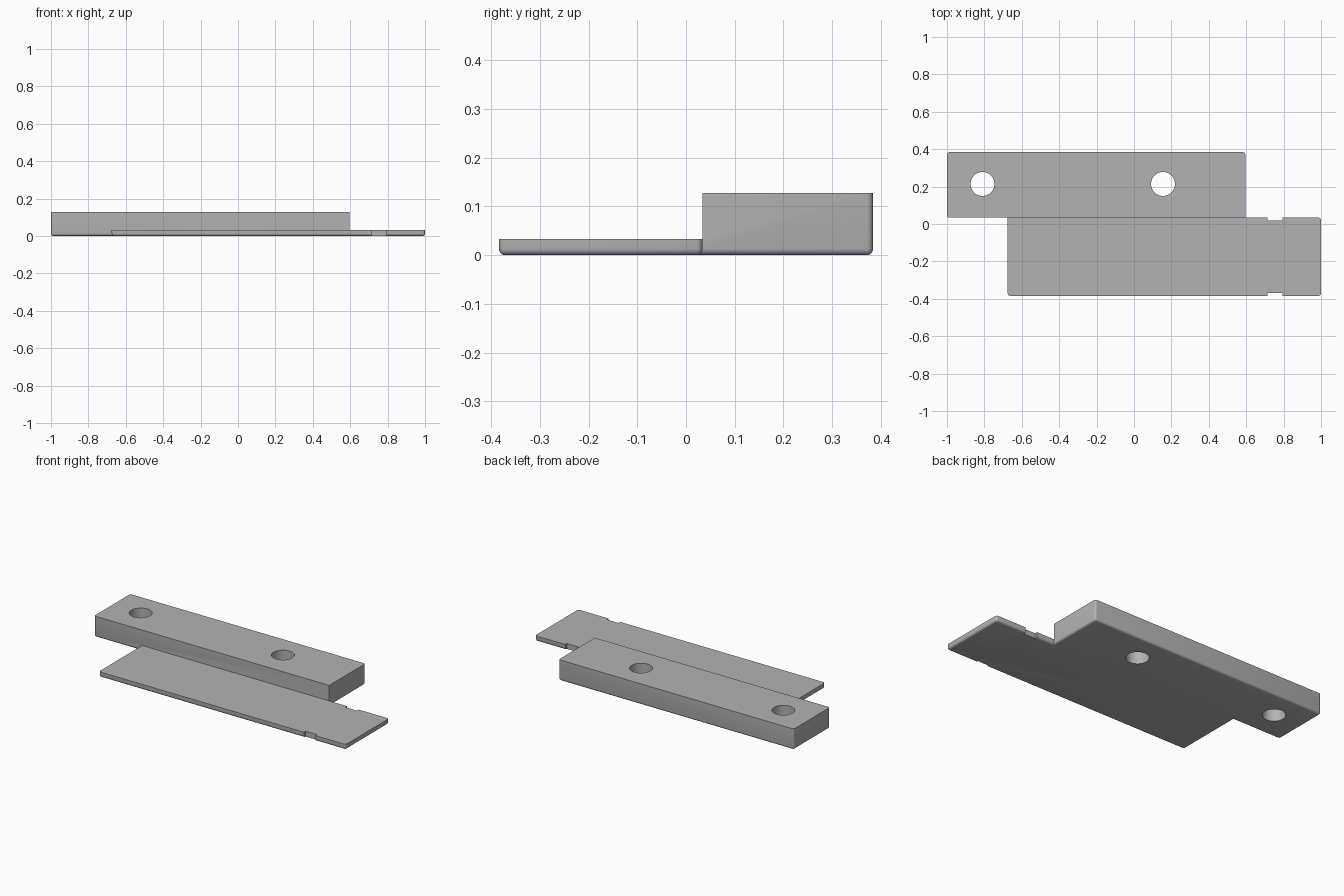
import bpy, bmesh

if "Cube" in bpy.data.objects:
    bpy.data.objects.remove(bpy.data.objects["Cube"])

X0, X1, X2, X3 = -1.0, -0.675, 0.595, 1.0      # block left, plate left, block right, plate right
Y0, Y1, Y2 = -0.384, 0.034, 0.384              # plate front, seam, block back
PLATE_H, BLOCK_H, R = 0.033, 0.128, 0.013

grey = bpy.data.materials.new("plain grey")
grey.diffuse_color = (0.45, 0.45, 0.45, 1)
grey.use_nodes = True
grey.node_tree.nodes["Principled BSDF"].inputs["Base Color"].default_value = grey.diffuse_color

# Stepped body: thin plate and thick block share a flush underside
bm = bmesh.new()
pts = [(X0, Y1), (X1, Y1), (X2, Y1), (X2, Y2), (X0, Y2), (X1, Y0), (X3, Y0), (X3, Y1)]
v = [bm.verts.new((x, y, 0)) for x, y in pts]
faces = [bm.faces.new([v[i] for i in loop]) for loop in ((0, 1, 2, 3, 4), (1, 5, 6, 7, 2))]


def raise_faces(fs, dz):
    geom = bmesh.ops.extrude_face_region(bm, geom=fs, use_keep_orig=False)["geom"]
    bmesh.ops.translate(bm, vec=(0, 0, dz), verts=[g for g in geom if isinstance(g, bmesh.types.BMVert)])
    return [g for g in geom if isinstance(g, bmesh.types.BMFace)]


tops = raise_faces(faces, PLATE_H)
block_top = [f for f in tops if f.calc_center_median().y > Y1]
raise_faces(block_top, BLOCK_H - PLATE_H)
bmesh.ops.delete(bm, geom=[f for f in block_top if f.is_valid], context='FACES_ONLY')
if not any(all(w.co.z < 1e-6 for w in f.verts) for f in bm.faces):
    bmesh.ops.holes_fill(bm, edges=[e for e in bm.edges if e.is_boundary], sides=0)
bmesh.ops.recalc_face_normals(bm, faces=bm.faces[:])
bmesh.ops.dissolve_limit(bm, angle_limit=0.01, verts=bm.verts[:], edges=bm.edges[:])

# Round the underside rim and the outer upright corners
corners = [(X0, Y1), (X0, Y2), (X2, Y2), (X1, Y0), (X3, Y0), (X3, Y1)]


def rounded(e):
    a, b = (w.co for w in e.verts)
    if a.z < 1e-5 and b.z < 1e-5:
        return True
    upright = (a.xy - b.xy).length < 1e-5
    return upright and any(abs(a.x - x) + abs(a.y - y) < 1e-4 for x, y in corners)


bmesh.ops.bevel(bm, geom=[e for e in bm.edges if rounded(e)], offset=R, segments=4,
                profile=0.5, affect='EDGES', clamp_overlap=True)
bmesh.ops.recalc_face_normals(bm, faces=bm.faces[:])
mesh = bpy.data.meshes.new("stepped_body")
bm.to_mesh(mesh)
bm.free()
mesh.materials.append(grey)
body = bpy.data.objects.new("stepped_body", mesh)
bpy.context.collection.objects.link(body)


def cut(tool, name):
    tool.name = name
    tool.hide_render = True
    tool.data.materials.append(grey)
    mod = body.modifiers.new(name, 'BOOLEAN')
    mod.operation, mod.solver, mod.object = 'DIFFERENCE', 'EXACT', tool
    bpy.context.view_layer.objects.active = body
    bpy.ops.object.modifier_apply(modifier=name)
    bpy.data.objects.remove(tool)


# Two screw holes through the block
for x in (-0.81, 0.155):
    bpy.ops.mesh.primitive_cylinder_add(vertices=48, radius=0.064, depth=0.5, location=(x, 0.214, 0.06))
    cut(bpy.context.object, "hole_cutter")

# Shallow notches on both long edges of the plate
for y in (Y0, Y1):
    bpy.ops.mesh.primitive_cube_add(size=1, location=(0.755, y, 0.02))
    bpy.context.object.scale = (0.08, 0.032, 0.2)
    cut(bpy.context.object, "notch_cutter")

bpy.ops.object.select_all(action='DESELECT')
body.select_set(True)
bpy.context.view_layer.objects.active = body
bpy.ops.object.shade_smooth_by_angle(angle=0.6)
